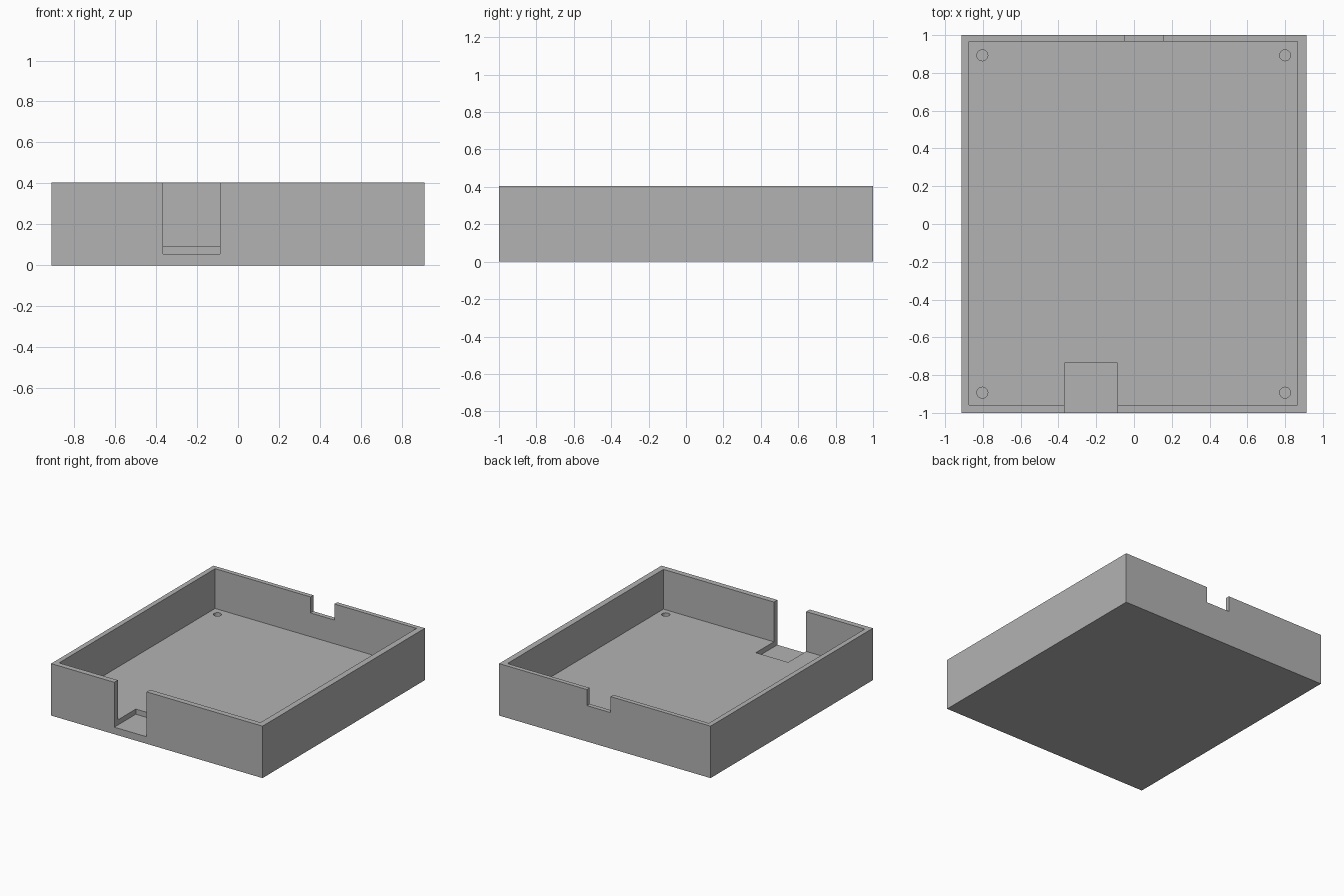
import bpy

cube = bpy.data.objects.get("Cube")
if cube:
    bpy.data.objects.remove(cube, do_unlink=True)

TOP, FLOOR, RECESS = 0.405, 0.095, 0.055
OVER = 0.6  # cutters rise past the rim

grey = bpy.data.materials.new("plain grey")
grey.use_nodes = True
colour = (0.45, 0.45, 0.45, 1)
grey.diffuse_color = colour
grey.node_tree.nodes["Principled BSDF"].inputs["Base Color"].default_value = colour


def box(name, low, high):
    centre = [(a + b) / 2 for a, b in zip(low, high)]
    bpy.ops.mesh.primitive_cube_add(size=1, location=centre)
    obj = bpy.context.object
    obj.name = name
    obj.scale = [b - a for a, b in zip(low, high)]
    bpy.ops.object.transform_apply(location=True, rotation=False, scale=True)
    obj.data.materials.append(grey)
    return obj


# Solid outer block of the tray
tray = box("open_tray", (-0.912, -1, 0), (0.912, 1, TOP))

# Main cavity, front recess and rear rim notch
cutters = [
    box("cavity_cutter", (-0.873, -0.957, FLOOR), (0.865, 0.965, OVER)),
    box("front_recess_cutter", (-0.367, -1.1, RECESS), (-0.088, -0.735, OVER)),
    box("rear_notch_cutter", (-0.05, 0.9, 0.28), (0.155, 1.1, OVER)),
]

# Blind screw holes in the floor corners
for x in (-0.803, 0.8):
    for y in (-0.893, 0.893):
        bpy.ops.mesh.primitive_cylinder_add(
            vertices=32, radius=0.029, depth=0.2, location=(x, y, RECESS + 0.1))
        hole = bpy.context.object
        hole.name = "screw_hole_cutter"
        hole.data.materials.append(grey)
        cutters.append(hole)

# Apply the cuts, then remove the cutters
bpy.context.view_layer.objects.active = tray
for cutter in cutters:
    cutter.hide_render = True
    cut = tray.modifiers.new("cut", "BOOLEAN")
    cut.operation = "DIFFERENCE"
    cut.solver = "EXACT"
    cut.object = cutter
    bpy.ops.object.modifier_apply(modifier=cut.name)
    bpy.data.objects.remove(cutter, do_unlink=True)
